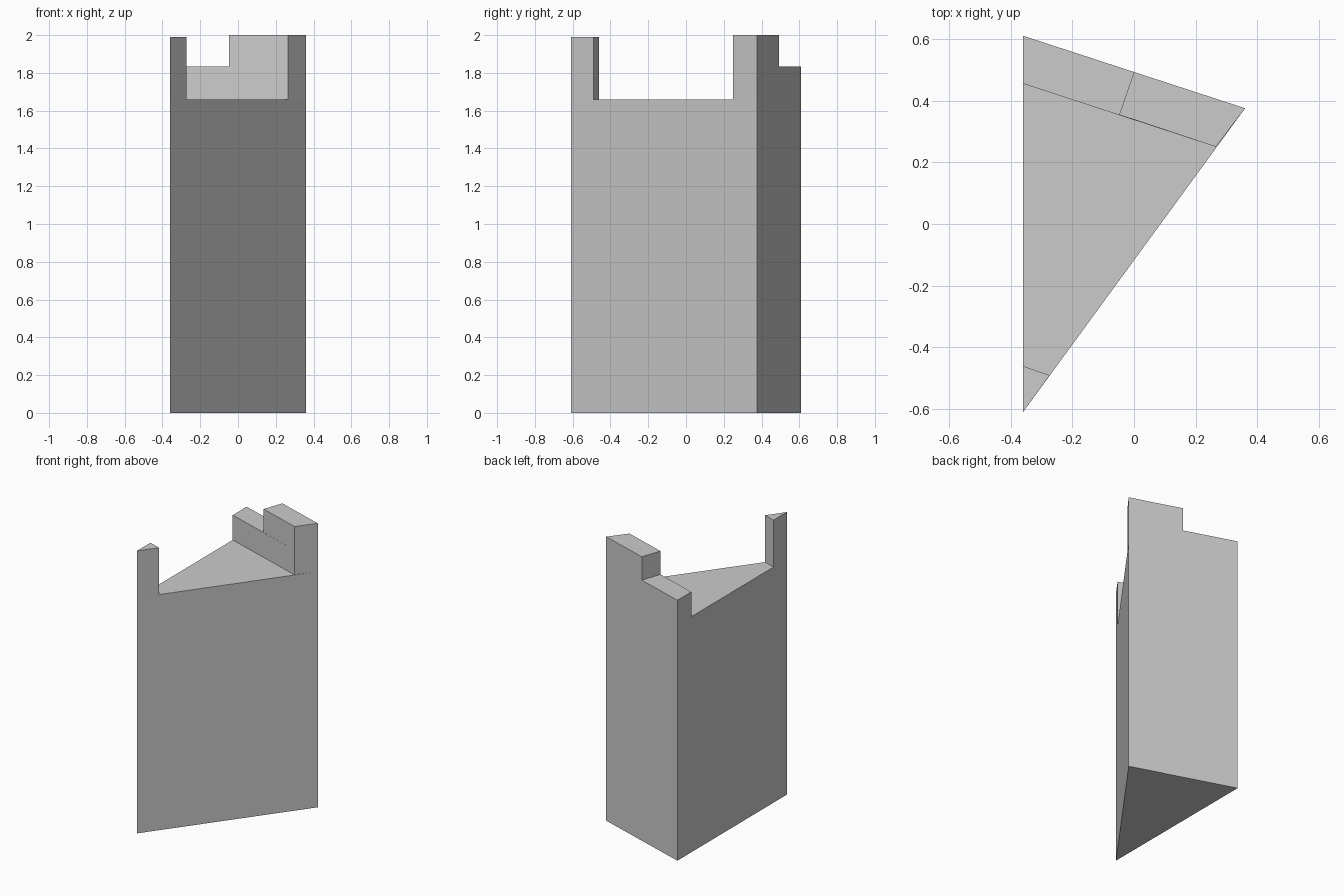
import bpy
import bmesh

old = bpy.data.objects.get("Cube")
if old:
    bpy.data.objects.remove(old, do_unlink=True)

stone = bpy.data.materials.new("light_grey_stone")
stone.use_nodes = True
grey = (0.6, 0.6, 0.6, 1)
stone.diffuse_color = grey
stone.node_tree.nodes["Principled BSDF"].inputs["Base Color"].default_value = grey


def prism(name, outline, bottom, top):
    """Extrude a plan outline between two heights."""
    bm = bmesh.new()
    base = bm.faces.new([bm.verts.new((x, y, bottom)) for x, y in outline])
    new = bmesh.ops.extrude_face_region(bm, geom=[base], use_keep_orig=True)["geom"]
    for v in new:
        if isinstance(v, bmesh.types.BMVert):
            v.co.z = top
    bmesh.ops.recalc_face_normals(bm, faces=bm.faces)
    mesh = bpy.data.meshes.new(name)
    bm.to_mesh(mesh)
    bm.free()
    mesh.materials.append(stone)
    obj = bpy.data.objects.new(name, mesh)
    bpy.context.collection.objects.link(obj)
    return obj


# Plan corners of the wedge and of its rear wall
back, side, front = (-0.36, 0.61), (0.36, 0.375), (-0.36, -0.61)
inner_back, inner_side = (-0.36, 0.455), (0.265, 0.25)
split_out, split_in = (0.0, 0.4925), (-0.048, 0.354)
FLOOR, LEDGE, TOP = 1.66, 1.835, 2.0

# Main wedge-shaped body
prism("tower_body", [back, front, side], 0, FLOOR)
# Low rear wall and the taller merlon on its +x half
prism("rear_parapet", [back, inner_back, inner_side, side], FLOOR, LEDGE)
prism("rear_merlon", [split_out, split_in, inner_side, side], LEDGE, TOP)
# Small corner merlon at the front tip
prism("front_merlon", [(-0.36, -0.46), front, (-0.273, -0.49)], FLOOR, 1.99)
